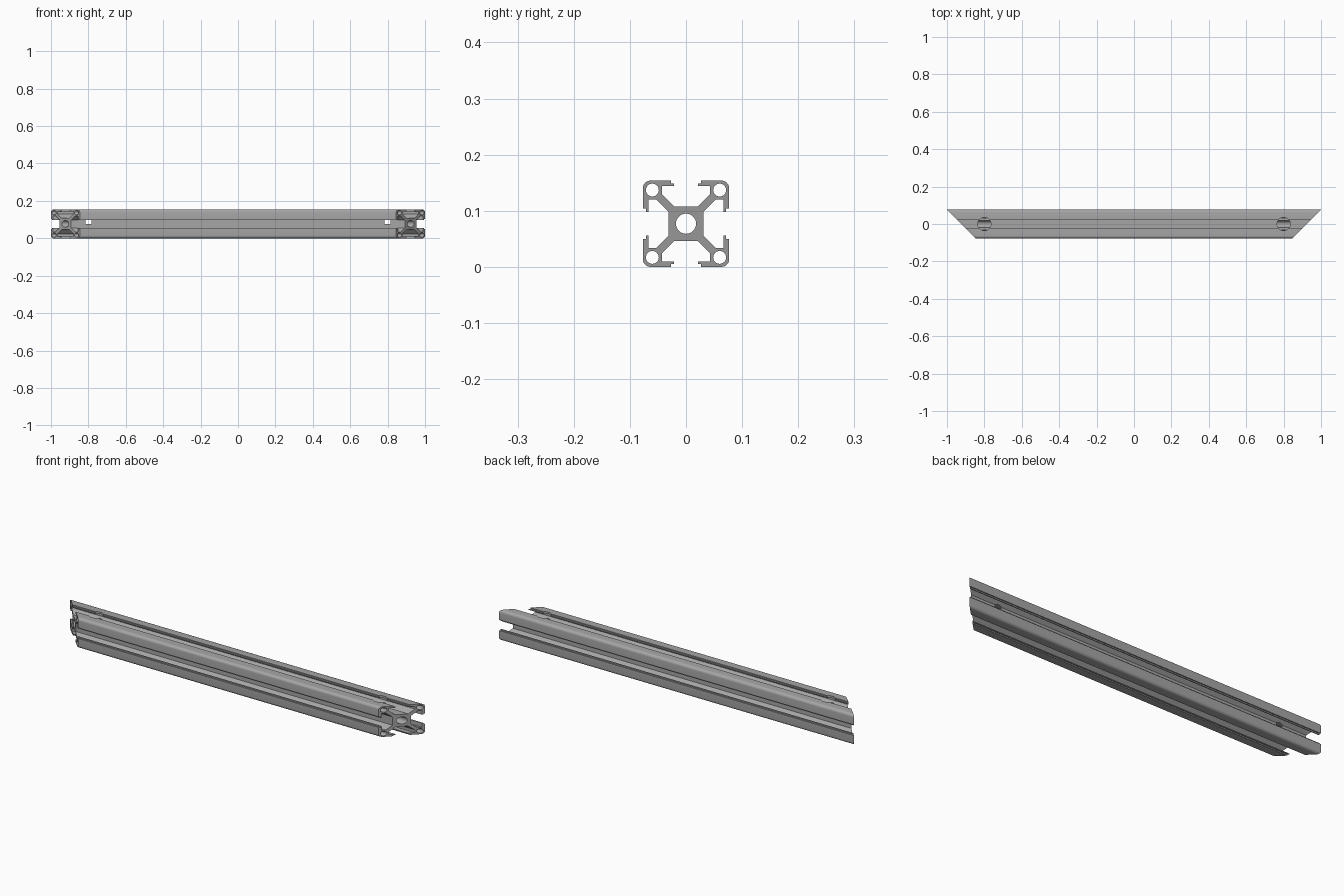
import bpy, bmesh, math
from mathutils import Vector

HALF = 0.077       # half width of the square section
MID = 0.923        # half length along the centre line
ROUND = 0.014      # outer corner radius

cube = bpy.data.objects.get("Cube")
if cube:
    bpy.data.objects.remove(cube, do_unlink=True)

# Bare aluminium
metal = bpy.data.materials.new("aluminium grey")
grey = (0.38, 0.38, 0.38, 1)
metal.diffuse_color = grey
metal.use_nodes = True
metal.node_tree.nodes["Principled BSDF"].inputs["Base Color"].default_value = grey


def circle(cx, cy, r, n):
    return [(cx + r * math.cos(math.tau * i / n), cy + r * math.sin(math.tau * i / n))
            for i in range(n)]


# Slotted section: half of one quadrant, mirrored on its diagonal, turned four times
half = [(0.031, 0.021), (0.053, 0.043), (0.067, 0.043), (0.067, 0.021),
        (0.0715, 0.021), (0.0715, 0.027), (HALF, 0.027)]
c = HALF - ROUND
arc = [(c + ROUND * math.cos(math.radians(a)), c + ROUND * math.sin(math.radians(a)))
       for a in range(0, 91, 15)]
quadrant = half + arc + [(y, x) for x, y in reversed(half)]
outline = []
for turn in range(4):
    for x, y in quadrant:
        for _ in range(turn):
            x, y = -y, x
        outline.append((x, y))

# Centre bore and four corner bores
loops = [outline, circle(0, 0, 0.018, 32)]
loops += [circle(sx * 0.06, sy * 0.06, 0.0115, 24) for sx in (-1, 1) for sy in (-1, 1)]

# Extrude the filled section
curve = bpy.data.curves.new("section", "CURVE")
curve.dimensions = "2D"
curve.fill_mode = "BOTH"
curve.extrude = 1
for pts in loops:
    spline = curve.splines.new("POLY")
    spline.points.add(len(pts) - 1)
    for p, (x, y) in zip(spline.points, pts):
        p.co = (x, y, 0, 1)
    spline.use_cyclic_u = True
temp = bpy.data.objects.new("section", curve)
bpy.context.collection.objects.link(temp)
mesh = bpy.data.meshes.new_from_object(temp.evaluated_get(bpy.context.evaluated_depsgraph_get()))
bpy.data.objects.remove(temp, do_unlink=True)

# Lay it along x and mitre both ends, longest at the back
bm = bmesh.new()
bm.from_mesh(mesh)
bmesh.ops.remove_doubles(bm, verts=bm.verts, dist=0.0001)
for v in bm.verts:
    y, z, end = v.co
    v.co = Vector((math.copysign(MID + y, end), y, z + HALF))
bmesh.ops.recalc_face_normals(bm, faces=bm.faces)
bm.to_mesh(mesh)
bm.free()
mesh.materials.clear()
mesh.materials.append(metal)
rail = bpy.data.objects.new("slotted_rail", mesh)
bpy.context.collection.objects.link(rail)

# Connector pockets drilled from the top into the core
for side, x in (("right", -0.8), ("left", 0.8)):
    bpy.ops.mesh.primitive_cylinder_add(vertices=40, radius=0.035, depth=0.1,
                                        location=(x, 0, HALF + 0.05))
    drill = bpy.context.object
    drill.name = side + "_drill_cutter"
    drill.data.materials.append(metal)
    drill.hide_render = True
    mod = rail.modifiers.new(side + " pocket", "BOOLEAN")
    mod.operation = "DIFFERENCE"
    mod.solver = "EXACT"
    mod.object = drill

# Apply the pockets, then drop the cutters
bpy.ops.object.select_all(action="DESELECT")
bpy.context.view_layer.objects.active = rail
rail.select_set(True)
for mod in list(rail.modifiers):
    cutter = mod.object
    bpy.ops.object.modifier_apply(modifier=mod.name)
    bpy.data.objects.remove(cutter, do_unlink=True)
bpy.ops.object.shade_smooth_by_angle(angle=math.radians(30))
